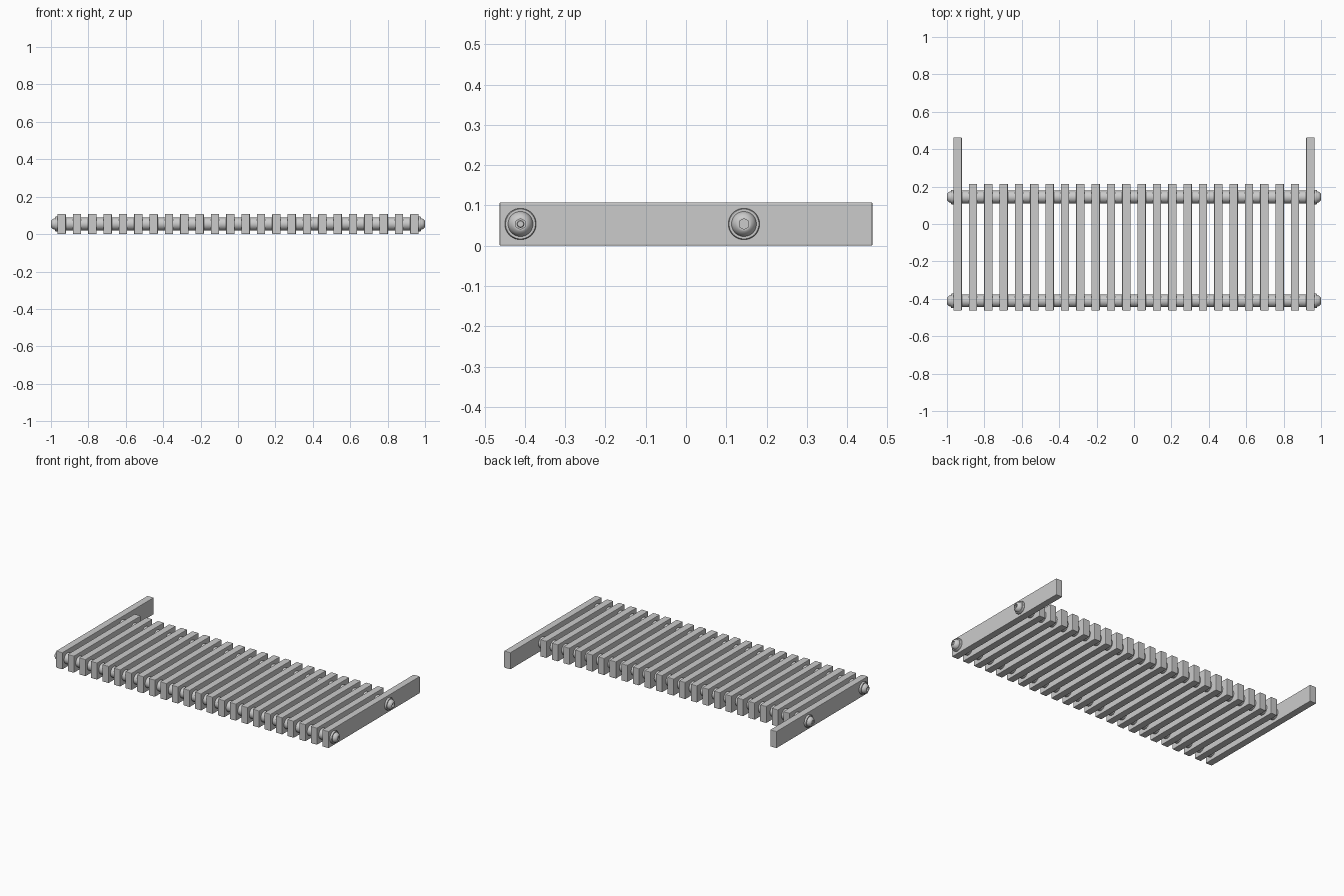
import bpy, bmesh
from math import sin, cos, pi, radians

if "Cube" in bpy.data.objects:
    bpy.data.objects.remove(bpy.data.objects["Cube"])

N, X0, PITCH, W = 24, 0.943, 0.082, 0.045
H, Y_FRONT, Y_SLAT, Y_END = 0.108, -0.463, 0.215, 0.463
RODS = {"front": -0.411, "rear": 0.144}
ZC = H / 2
SEG = 48


def finish(name, bm, smooth):
    bmesh.ops.recalc_face_normals(bm, faces=bm.faces)
    me = bpy.data.meshes.new(name)
    bm.to_mesh(me)
    bm.free()
    ob = bpy.data.objects.new(name, me)
    bpy.context.collection.objects.link(ob)
    if smooth:
        bpy.context.view_layer.objects.active = ob
        ob.select_set(True)
        bpy.ops.object.shade_smooth_by_angle(angle=radians(30))
        ob.select_set(False)
    return ob


def plank(name, x, y0, y1):
    bm = bmesh.new()
    bmesh.ops.create_cube(bm, size=1)
    for v in bm.verts:
        v.co = (x + v.co.x * W, (y0 + y1) / 2 + v.co.y * (y1 - y0), ZC + v.co.z * H)
    bmesh.ops.bevel(bm, geom=bm.edges[:], offset=0.0035, segments=2, profile=0.5, affect='EDGES')
    finish(name, bm, False)


def turned(name, y, profile, side=1):
    """Lathe about x; profile rows are (x, radius, is_hexagonal)."""
    bm = bmesh.new()
    rings = []
    for x, r, is_hex in profile:
        ring = []
        for i in range(SEG):
            a = 2 * pi * i / SEG
            k = cos(pi / 6) / cos(a % (pi / 3) - pi / 6) if is_hex else 1
            ring.append(bm.verts.new((side * x, y + r * k * sin(a), ZC + r * k * cos(a))))
        rings.append(ring)
    for a, b in zip(rings, rings[1:]):
        for i in range(SEG):
            j = (i + 1) % SEG
            bm.faces.new((a[i], a[j], b[j], b[i]))
    bm.faces.new(rings[0])
    bm.faces.new(rings[-1])
    finish(name, bm, True)


# slats: short ones between two long end rails
xs = [-X0 + i * 2 * X0 / (N - 1) for i in range(N)]
for i, x in enumerate(xs):
    end = i in (0, N - 1)
    plank("end_rail" if end else "slat", x, Y_FRONT, Y_END if end else Y_SLAT)

# round spacers in every gap
for where, y in RODS.items():
    for a, b in zip(xs, xs[1:]):
        turned(where + "_spacer", y, [(a + W / 2 - 0.002, 0.034, 0), (b - W / 2 + 0.002, 0.034, 0)])

# flanged bolt heads with hexagonal sockets at both ends of each rod
F = X0 + W / 2
head = [(F - 0.003, 0.039, 0), (F + 0.009, 0.039, 0), (F + 0.012, 0.037, 0), (F + 0.012, 0.031, 0),
        (F + 0.020, 0.029, 0), (F + 0.026, 0.026, 0), (F + 0.030, 0.022, 0), (1 - 0.001, 0.018, 0),
        (1.0, 0.015, 0), (1.0, 0.0135, 1), (F + 0.016, 0.0135, 1)]
for where, y in RODS.items():
    for side in (-1, 1):
        turned(where + "_bolt_head", y, head, side)
        # threaded end shows inside the socket on one end of each rod
        if (where == "front") == (side == 1):
            turned(where + "_bolt_tip", y, [(F + 0.014, 0.0095, 0), (0.997, 0.0095, 0), (0.999, 0.0075, 0)], side)
